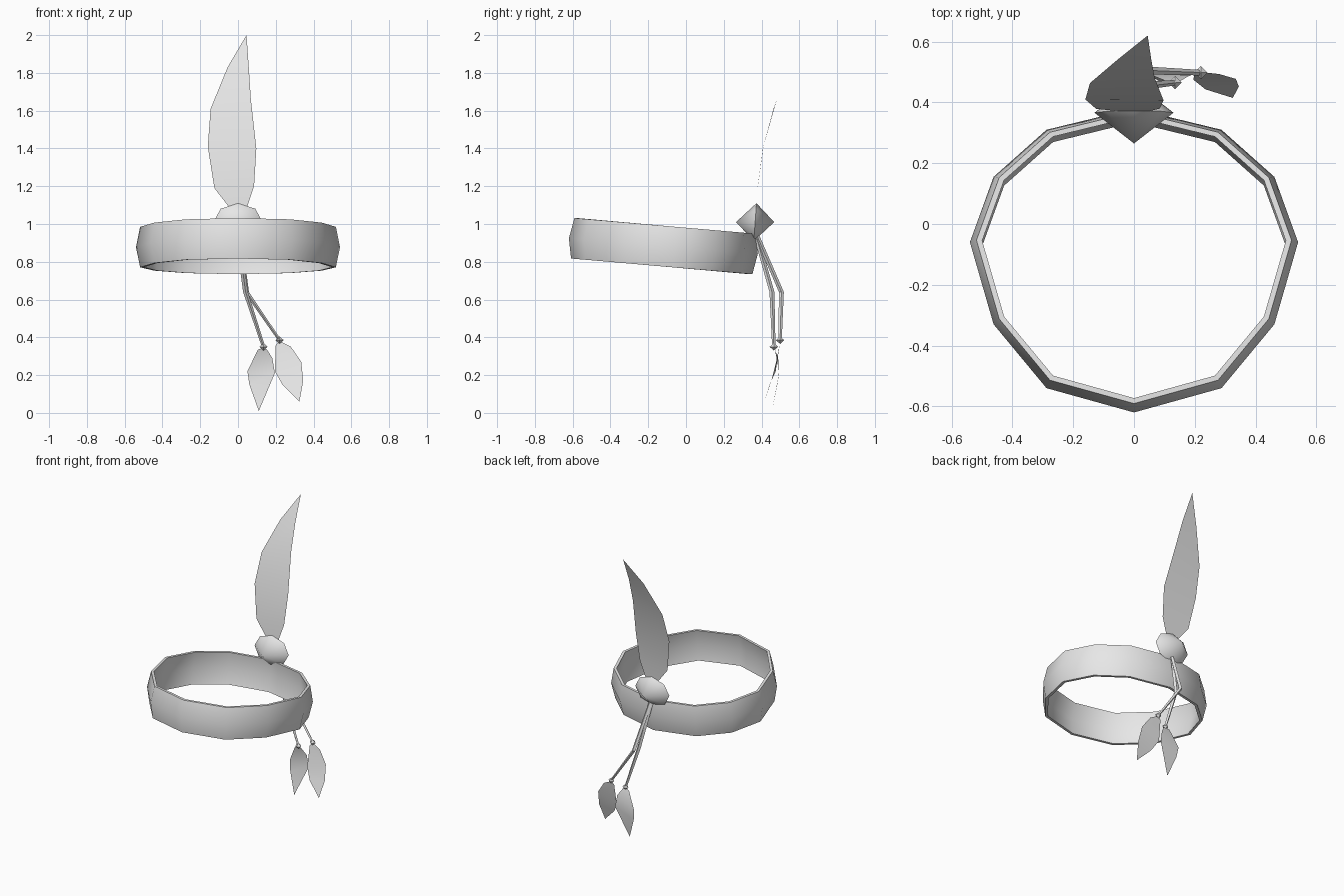
import bpy, bmesh
from math import sin, cos, pi, radians
from mathutils import Vector

cube = bpy.data.objects.get("Cube")
if cube:
    bpy.data.objects.remove(cube, do_unlink=True)

grey = bpy.data.materials.new("light grey")
grey.use_nodes = True
grey.diffuse_color = (0.8, 0.8, 0.8, 1)
grey.node_tree.nodes["Principled BSDF"].inputs["Base Color"].default_value = (0.8, 0.8, 0.8, 1)


def make(name, verts, faces, angle=50, fix=True):
    mesh = bpy.data.meshes.new(name)
    mesh.from_pydata(verts, [], faces)
    if fix:
        bm = bmesh.new()
        bm.from_mesh(mesh)
        bmesh.ops.recalc_face_normals(bm, faces=bm.faces)
        bm.to_mesh(mesh)
        bm.free()
    mesh.materials.append(grey)
    obj = bpy.data.objects.new(name, mesh)
    bpy.context.collection.objects.link(obj)
    bpy.ops.object.select_all(action='DESELECT')
    obj.select_set(True)
    bpy.context.view_layer.objects.active = obj
    bpy.ops.object.shade_smooth_by_angle(angle=radians(angle))
    return obj


def loft(rings, closed_ends=True, loop=False):
    """Faces joining equal rings of points."""
    n = len(rings[0])
    verts = [p for r in rings for p in r]
    m = len(rings)
    faces = []
    for i in range(m if loop else m - 1):
        a, b = i * n, (i + 1) % m * n
        faces += [(a + j, a + (j + 1) % n, b + (j + 1) % n, b + j) for j in range(n)]
    if closed_ends and not loop:
        faces += [tuple(range(n)), tuple(range((m - 1) * n, m * n))]
    return verts, faces


def bicone(name, centre, radii, sides, axis_y):
    """Two pyramids base to base."""
    c = Vector(centre)
    rx, ry, rz = radii
    verts = []
    for k in range(sides):
        a = 2 * pi * k / sides
        verts.append(c + (Vector((rx * cos(a), 0.007 * sin(a), rz * sin(a))) if axis_y
                          else Vector((rx * cos(a), ry * sin(a), 0))))
    tip = Vector((0, ry, 0)) if axis_y else Vector((0, 0, rz))
    verts += [c - tip, c + tip]
    faces = [(k, (k + 1) % sides, sides + e) for k in range(sides) for e in (0, 1)]
    return make(name, verts, faces, 60 if axis_y else 30)


def curve_y(table, z):
    """Linear interpolation through (z, y) pairs."""
    for (z0, y0), (z1, y1) in zip(table, table[1:]):
        if z <= z1:
            break
    return y0 + (y1 - y0) * (z - z0) / (z1 - z0)


def sheet(name, left, right, bend):
    """Thin blade between two edges of (x, z) points, bent in depth."""
    verts = [(x, curve_y(bend, z), z) for x, z in left + right]
    n = len(left)
    faces = [(i, i + n, i + n + 1, i + 1) for i in range(n - 1)]
    obj = make(name, verts, faces, 60, False)
    bm = bmesh.new()
    bm.from_mesh(obj.data)
    bmesh.ops.remove_doubles(bm, verts=bm.verts, dist=0.0005)
    bm.to_mesh(obj.data)
    bm.free()


# Headband: twelve-sided barrel, tilted down towards the back
half = [(0, -.62), (.288, -.54), (.462, -.33), (.54, -.06), (.462, .155), (.288, .31), (0, .38)]
outline = half + [(-x, y) for x, y in half[-2:0:-1]]
mid_y = -0.11
rings = []
for scale, h in ((.96, .107), (1, 0), (.96, -.107), (.925, -.107), (.962, 0), (.925, .107)):
    rings.append([(x * scale, mid_y + (y - mid_y) * scale + .083 * h, .882 + h - .083 * (y - mid_y))
                  for x, y in outline])
make("headband", *loft(rings, loop=True), angle=45)

# Gem at the back
bicone("gem", (0, .366, 1.01), (.13, .101, .1), 8, True)

# Tall feather
sheet("tall_feather",
      [(-.04, 1.08), (-.125, 1.19), (-.16, 1.41), (-.145, 1.61), (-.055, 1.83), (.045, 2)],
      [(.045, 1.08), (.085, 1.2), (.097, 1.4), (.068, 1.66), (.057, 1.83), (.045, 2)],
      [(1.08, .37), (1.2, .38), (1.4, .407), (1.6, .46), (1.83, .54), (2, .62)])

# Hanging cords with beads
for side, path in (("right", [(0, .37, .94), (.04, .455, .64), (.135, .465, .35)]),
                   ("left", [(.005, .375, .94), (.045, .505, .64), (.22, .498, .385)])):
    rings = []
    for p, r in zip(path, (.013, .013, .009)):
        rings.append([Vector(p) + Vector((r * cos(a * pi / 2), r * sin(a * pi / 2), 0)) for a in range(4)])
    make(side + "_cord", *loft(rings), angle=30)
    bicone(side + "_bead", path[-1], (.022, .022, .02), 4, False)

# Small hanging feathers
sheet("right_small_feather",
      [(.135, .345), (.105, .335), (.05, .22), (.06, .15), (.11, .01)],
      [(.135, .345), (.152, .337), (.182, .29), (.195, .21), (.11, .01)],
      [(.01, .455), (.1, .475), (.21, .493), (.29, .488), (.35, .465)])
sheet("left_small_feather",
      [(.22, .38), (.2, .36), (.195, .22), (.235, .15), (.325, .06)],
      [(.22, .38), (.28, .35), (.335, .27), (.345, .17), (.325, .06)],
      [(.06, .415), (.15, .443), (.22, .475), (.28, .478), (.38, .5)])
